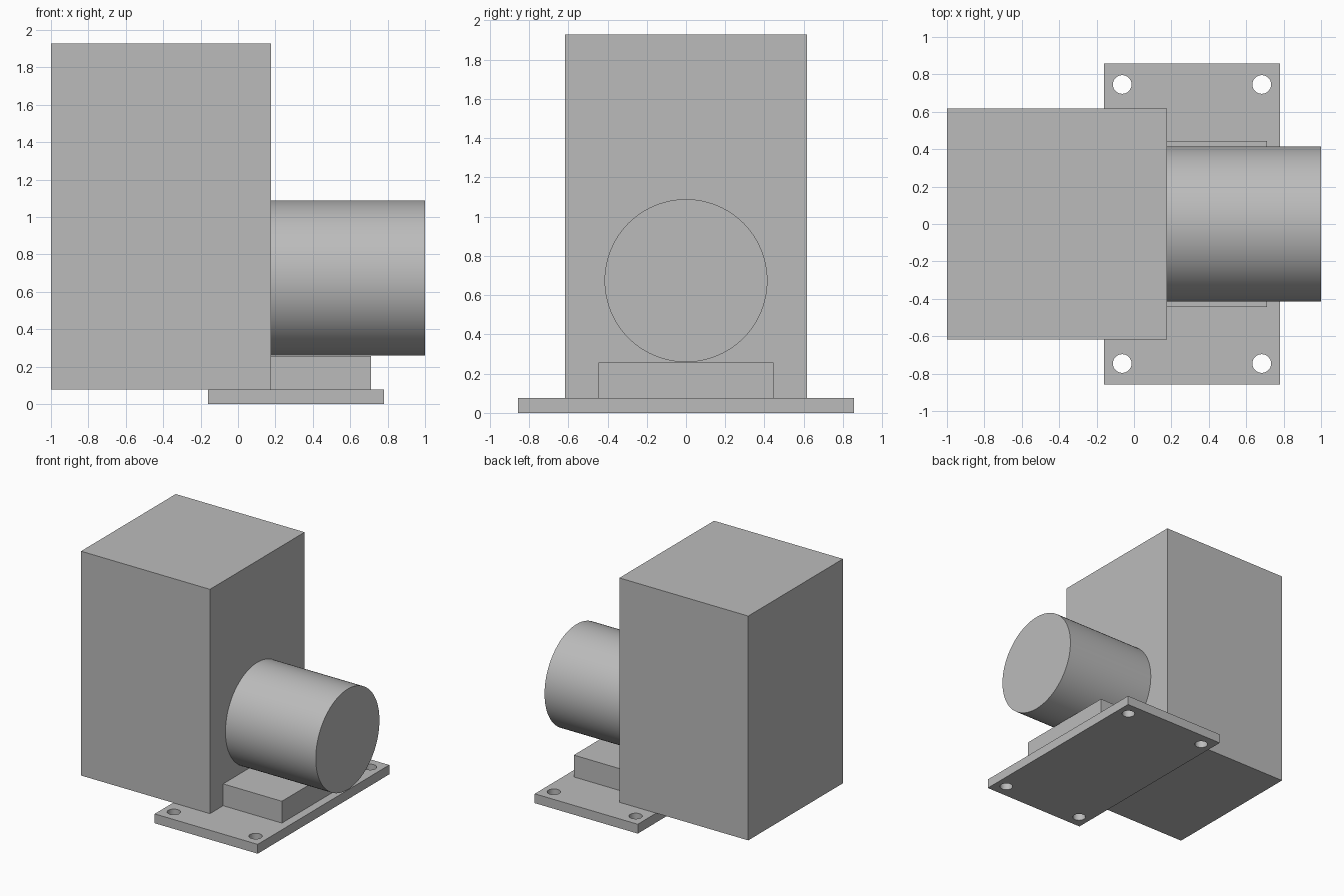
import bpy
from math import radians

if "Cube" in bpy.data.objects:
    bpy.data.objects.remove(bpy.data.objects["Cube"], do_unlink=True)

grey = bpy.data.materials.new("plain grey")
grey.use_nodes = True
colour = (0.5, 0.5, 0.5, 1)
grey.diffuse_color = colour
grey.node_tree.nodes["Principled BSDF"].inputs["Base Color"].default_value = colour


def finish(name):
    obj = bpy.context.object
    obj.name = obj.data.name = name
    obj.data.materials.append(grey)
    return obj


def box(name, x, y_half, z):
    """Box spanning x and z ranges, symmetric in y."""
    bpy.ops.mesh.primitive_cube_add(size=1, location=(sum(x) / 2, 0, sum(z) / 2))
    bpy.context.object.scale = (x[1] - x[0], 2 * y_half, z[1] - z[0])
    bpy.ops.object.transform_apply(location=False, rotation=False, scale=True)
    return finish(name)


def cylinder(name, radius, depth, location, rotation=(0, 0, 0), sides=96):
    bpy.ops.mesh.primitive_cylinder_add(vertices=sides, radius=radius, depth=depth,
                                        location=location, rotation=rotation)
    bpy.ops.object.shade_smooth_by_angle(angle=radians(30))
    return finish(name)


PLATE_TOP, BODY_END, PEDESTAL_TOP = 0.077, 0.176, 0.257

# Tall housing, pedestal and motor drum
box("housing", (-1, BODY_END), 0.617, (PLATE_TOP, 1.927))
box("motor_pedestal", (BODY_END, 0.712), 0.445, (PLATE_TOP, PEDESTAL_TOP))
cylinder("motor_drum", 0.415, 1 - BODY_END, ((1 + BODY_END) / 2, 0, 0.674),
         (0, radians(90), 0))

# Base plate with four bolt holes
plate = box("base_plate", (-0.16, 0.78), 0.857, (0, PLATE_TOP))
for x in (-0.063, 0.683):
    for y in (-0.746, 0.746):
        cutter = cylinder("bolt_hole_cutter", 0.05, 0.3, (x, y, 0.04), sides=32)
        cutter.hide_render = True
        cut = plate.modifiers.new("bolt_hole", "BOOLEAN")
        cut.operation = "DIFFERENCE"
        cut.solver = "EXACT"
        cut.object = cutter
        bpy.context.view_layer.objects.active = plate
        bpy.ops.object.modifier_apply(modifier=cut.name)
        bpy.data.objects.remove(cutter, do_unlink=True)

# Smooth hole walls, crisp plate edges
bpy.ops.object.select_all(action="DESELECT")
plate.select_set(True)
bpy.context.view_layer.objects.active = plate
bpy.ops.object.shade_smooth_by_angle(angle=radians(30))
